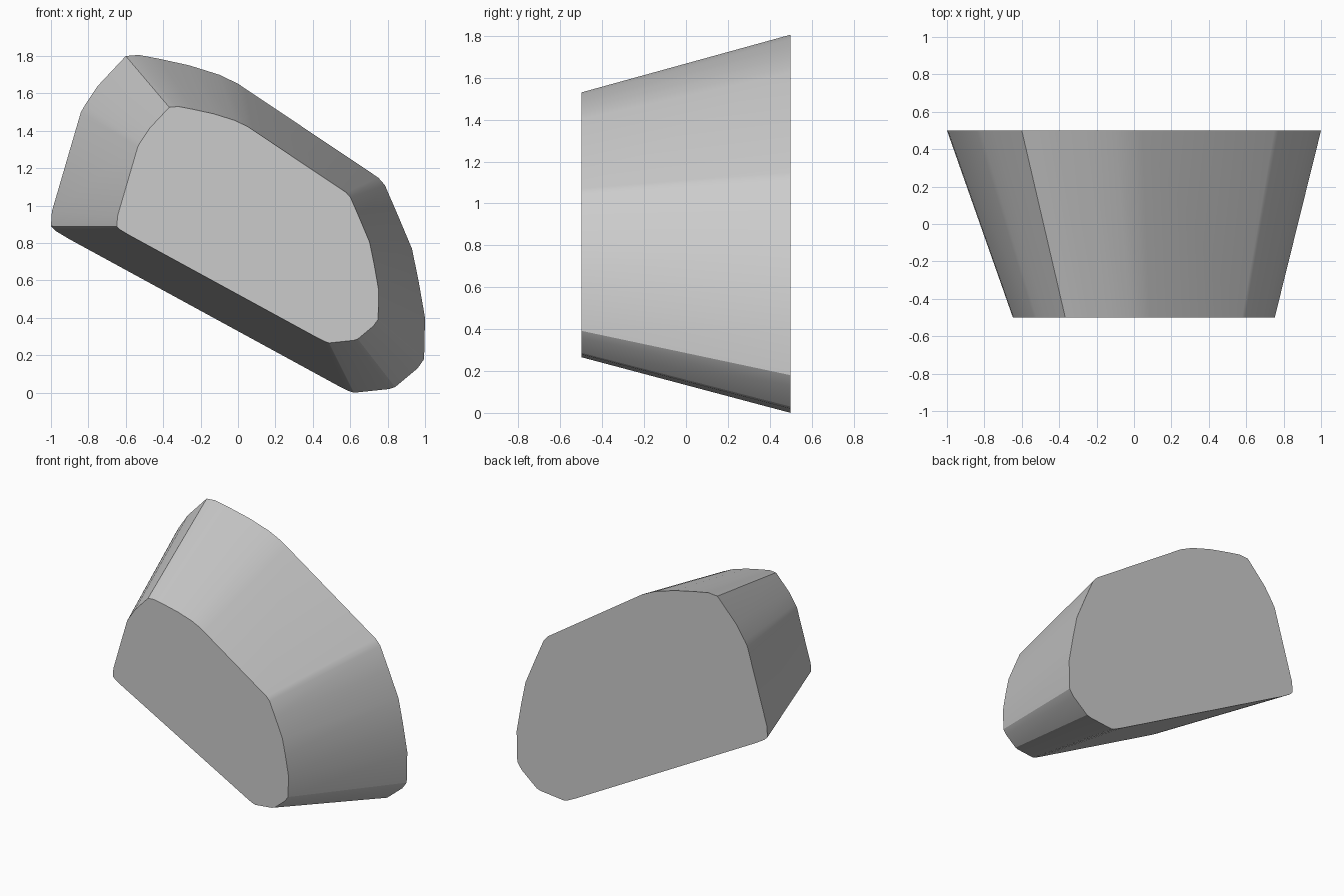
import bpy, bmesh

if "Cube" in bpy.data.objects:
    bpy.data.objects.remove(bpy.data.objects["Cube"])

# Outline of the large back face (x, z), clockwise from the top corner
OUTLINE = [(-0.60, 1.80), (-0.53, 1.806), (-0.42, 1.785), (-0.26, 1.75),
           (-0.10, 1.70), (0.0, 1.652), (0.04, 1.625), (0.75, 1.15),
           (0.785, 1.11), (0.85, 0.96), (0.93, 0.77), (0.965, 0.60),
           (1.0, 0.40), (0.995, 0.18), (0.96, 0.13), (0.84, 0.03),
           (0.81, 0.02), (0.62, 0.0), (0.59, 0.01), (0.53, 0.04),
           (-0.90, 0.82), (-0.975, 0.865), (-1.0, 0.89), (-0.995, 0.97),
           (-0.84, 1.50), (-0.82, 1.535), (-0.75, 1.64)]
TAPER = 0.70

grey = bpy.data.materials.new("grey")
grey.diffuse_color = (0.6, 0.6, 0.6, 1)
grey.use_nodes = True
grey.node_tree.nodes["Principled BSDF"].inputs["Base Color"].default_value = grey.diffuse_color

# Tapered block: the outline shrinks toward the front
bm = bmesh.new()
back = [bm.verts.new((x, 0.5, z)) for x, z in OUTLINE]
front = [bm.verts.new((x * TAPER + 0.0525, -0.5, z * TAPER + 0.266)) for x, z in OUTLINE]
bm.faces.new(back)
bm.faces.new(front)
n = len(OUTLINE)
for i in range(n):
    j = (i + 1) % n
    bm.faces.new((back[i], back[j], front[j], front[i]))
bmesh.ops.recalc_face_normals(bm, faces=bm.faces)
mesh = bpy.data.meshes.new("tapered_block")
bm.to_mesh(mesh)
bm.free()
mesh.materials.append(grey)
block = bpy.data.objects.new("tapered_block", mesh)
bpy.context.collection.objects.link(block)

# Smooth sides, sharp rims
bpy.context.view_layer.objects.active = block
block.select_set(True)
bpy.ops.object.shade_smooth_by_angle(angle=0.35)
